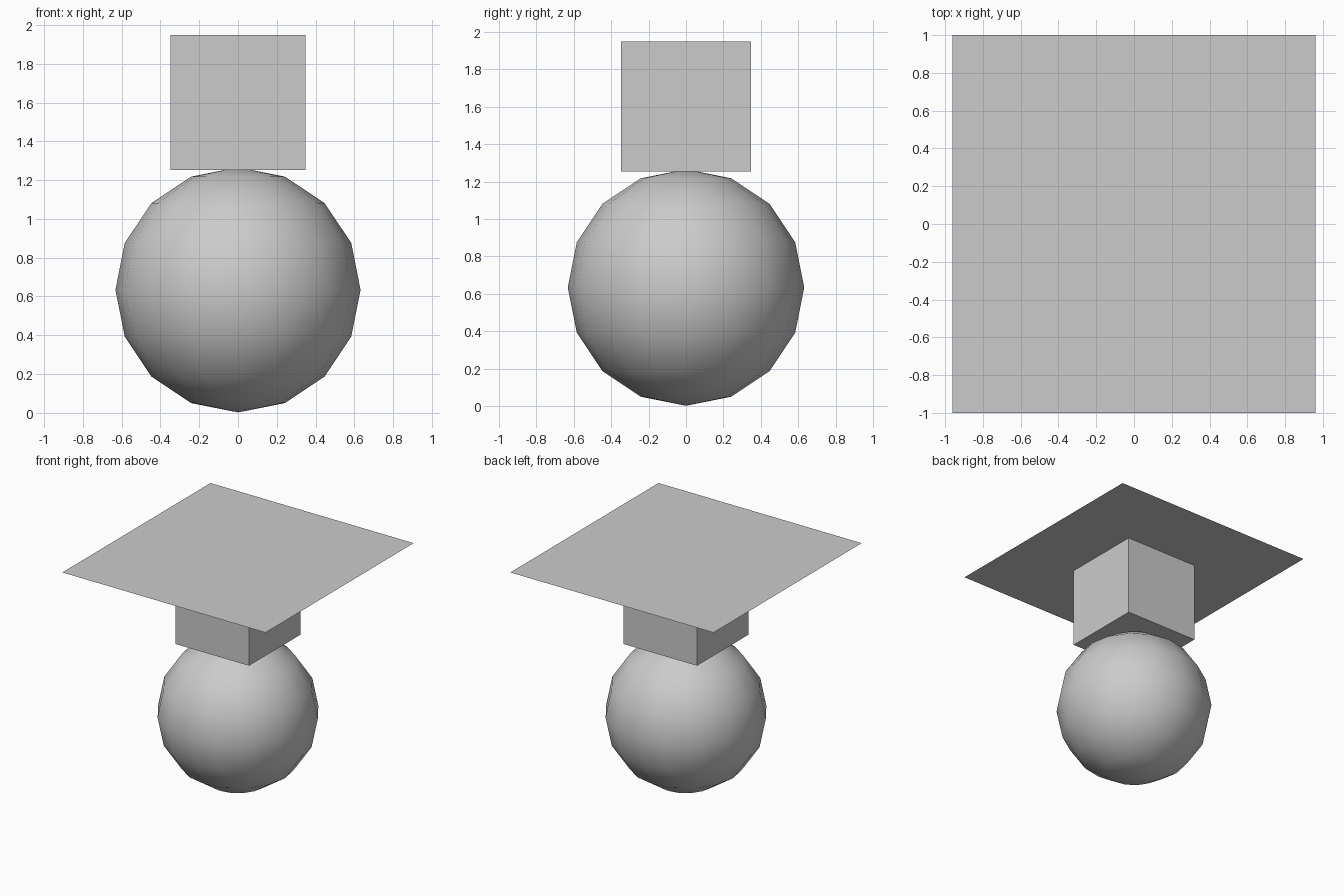
import bpy

if "Cube" in bpy.data.objects:
    bpy.data.objects.remove(bpy.data.objects["Cube"])

R = 0.632      # ball radius
BOX = 0.696    # box edge length
TOP = 1.949    # height of the plate and box top

# Ball: low-poly sphere with smooth shading
bpy.ops.mesh.primitive_uv_sphere_add(segments=16, ring_count=8, radius=R, location=(0, 0, R + 0.002))
ball = bpy.context.object
ball.name = "ball"
bpy.ops.object.shade_smooth()

# Box resting on the ball
bpy.ops.mesh.primitive_cube_add(size=BOX, location=(0, 0, TOP - BOX / 2))
bpy.context.object.name = "box"

# Thin flat plate on top of the box
bpy.ops.mesh.primitive_plane_add(size=2, location=(0, 0, TOP))
plate = bpy.context.object
plate.name = "top_plate"
plate.scale = (0.96, 1, 1)
bpy.ops.object.transform_apply(location=False, rotation=False, scale=True)
